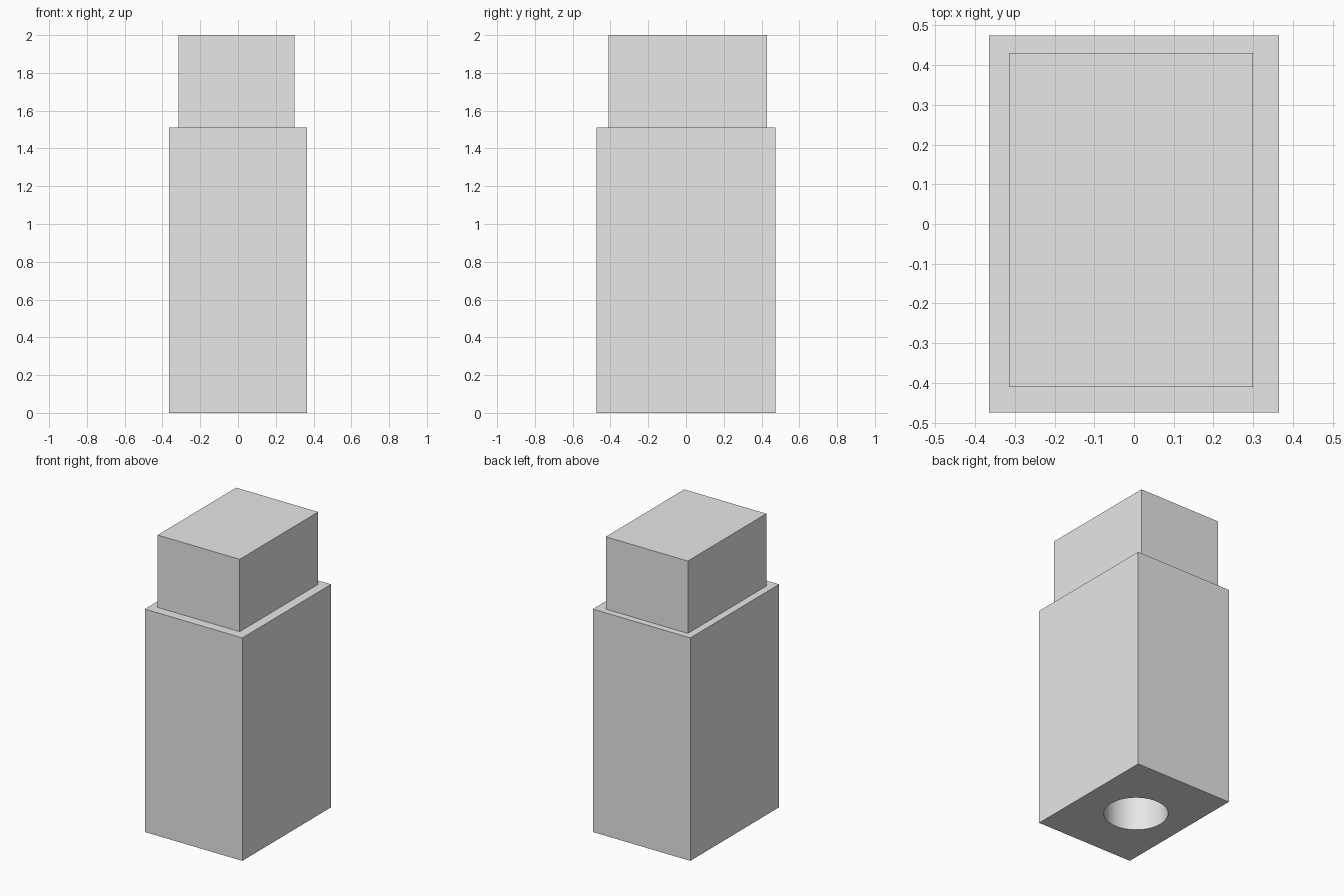
import bpy

if "Cube" in bpy.data.objects:
    bpy.data.objects.remove(bpy.data.objects["Cube"])

grey = bpy.data.materials.new("light grey")
grey.diffuse_color = (0.8, 0.8, 0.8, 1)
grey.use_nodes = True
grey.node_tree.nodes["Principled BSDF"].inputs["Base Color"].default_value = grey.diffuse_color


def box(name, lo, hi):
    """Box spanning two opposite corners."""
    bpy.ops.mesh.primitive_cube_add(size=1, location=[(a + b) / 2 for a, b in zip(lo, hi)])
    ob = bpy.context.object
    ob.name = name
    ob.scale = [b - a for a, b in zip(lo, hi)]
    bpy.ops.object.transform_apply(location=False, rotation=False, scale=True)
    ob.data.materials.append(grey)
    return ob


BODY_TOP = 1.51

# Tall body and the narrower block on top, slightly off centre
body = box("body", (-0.365, -0.475, 0), (0.365, 0.475, BODY_TOP))
top_block = box("top_block", (-0.315, -0.41, BODY_TOP), (0.30, 0.43, 2.0))

# Round bore running up through the body from the underside
bpy.ops.mesh.primitive_cylinder_add(vertices=64, radius=0.198, depth=BODY_TOP + 0.2,
                                    location=(-0.02, -0.005, BODY_TOP / 2))
cutter = bpy.context.object
cutter.name = "bore_cutter"
cutter.data.materials.append(grey)
cutter.hide_render = True
cutter.hide_set(True)

bore = body.modifiers.new("bore", "BOOLEAN")
bore.operation = "DIFFERENCE"
bore.solver = "EXACT"
bore.object = cutter

# Bake the bore, then smooth its wall while keeping the edges sharp
bpy.context.view_layer.objects.active = body
body.select_set(True)
bpy.ops.object.modifier_apply(modifier=bore.name)
bpy.data.objects.remove(cutter)
bpy.ops.object.select_all(action="DESELECT")
body.select_set(True)
bpy.context.view_layer.objects.active = body
bpy.ops.object.shade_smooth_by_angle()
